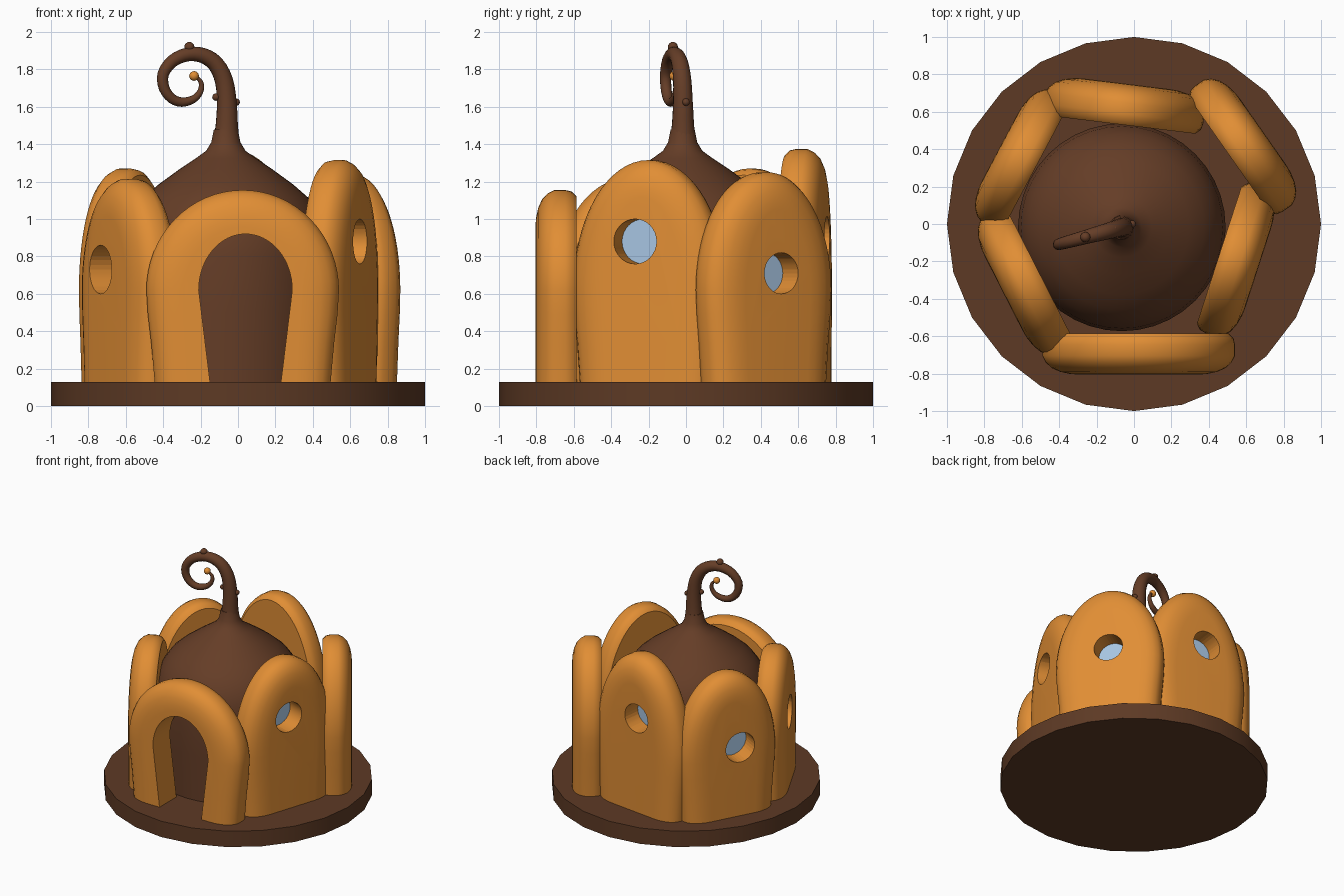
import bpy, bmesh, math
from mathutils import Vector

if "Cube" in bpy.data.objects:
    bpy.data.objects.remove(bpy.data.objects["Cube"])


def material(name, rgb):
    m = bpy.data.materials.new(name)
    m.diffuse_color = (*rgb, 1)
    m.use_nodes = True
    m.node_tree.nodes["Principled BSDF"].inputs["Base Color"].default_value = m.diffuse_color
    return m


ORANGE = material("petal orange", (0.75, 0.27, 0.035))
BROWN = material("roof brown", (0.13, 0.047, 0.02))
DARK = material("base brown", (0.11, 0.042, 0.018))
BLUE = material("glass blue", (0.38, 0.55, 0.75))


def loft(name, rings, mat, smooth=True):
    """Skin equal-length rings of points and cap both ends."""
    bm = bmesh.new()
    loops = [[bm.verts.new(p) for p in ring] for ring in rings]
    n = len(loops[0])
    for a, b in zip(loops, loops[1:]):
        for i in range(n):
            j = (i + 1) % n
            bm.faces.new((a[i], a[j], b[j], b[i]))
    bm.faces.new(loops[0])
    bm.faces.new(loops[-1])
    bmesh.ops.recalc_face_normals(bm, faces=bm.faces)
    me = bpy.data.meshes.new(name)
    bm.to_mesh(me)
    bm.free()
    me.materials.append(mat)
    ob = bpy.data.objects.new(name, me)
    bpy.context.collection.objects.link(ob)
    if smooth:
        smooth_shade(ob)
    return ob


def smooth_shade(ob):
    bpy.ops.object.select_all(action='DESELECT')
    ob.select_set(True)
    bpy.context.view_layer.objects.active = ob
    bpy.ops.object.shade_smooth_by_angle(angle=math.radians(35))


def circle(r, z, n, cx=0, cy=0):
    return [(cx + r * math.cos(2 * math.pi * i / n),
             cy + r * math.sin(2 * math.pi * i / n), z) for i in range(n)]


def arch(w, top, foot, bottom=0.11, waist=0.62, inset=0, n=32):
    """Petal outline: tapered foot, widest at the waist, elliptical top."""
    w, top = w - inset, top - inset
    pts = [(w * math.cos(math.pi * i / n), waist + (top - waist) * math.sin(math.pi * i / n))
           for i in range(n + 1)]
    side = [(0.75, 0.985), (0.45, 0.95), (0.0, foot)]
    low = [(w * (f if foot > 0.85 or t == 0 else 1 - (1 - foot) * (1 - t)),
            bottom + (waist - bottom) * t) for t, f in side]
    return pts + [(-x, z) for x, z in low] + low[::-1]


def disc(r, u, z, n=32):
    return [(u + r * math.cos(2 * math.pi * i / n), z + r * math.sin(2 * math.pi * i / n))
            for i in range(n)]


def placed(outline, centre, angle, d):
    """Stand a flat outline upright, facing angle, at depth d along its normal."""
    c, s = math.cos(angle), math.sin(angle)
    return [(centre[0] - s * u + c * d, centre[1] + c * u + s * d, z) for u, z in outline]


def cut(ob, cutter):
    mod = ob.modifiers.new("opening", 'BOOLEAN')
    mod.operation = 'DIFFERENCE'
    mod.solver = 'EXACT'
    mod.object = cutter
    cutter.hide_render = True
    bpy.context.view_layer.objects.active = ob
    bpy.ops.object.modifier_apply(modifier=mod.name)
    bpy.data.objects.remove(cutter)
    smooth_shade(ob)


# round base
loft("base", [circle(1, 0, 24), circle(1, 0.13, 24)], DARK)

# bulbous body rising into the stem
profile = [(0.54, 0.12), (0.55, 0.5), (0.555, 0.8), (0.54, 0.93), (0.5, 1.03), (0.44, 1.115),
           (0.36, 1.185), (0.25, 1.265), (0.16, 1.325), (0.105, 1.365), (0.078, 1.41), (0.064, 1.48)]
loft("roof", [circle(r, z, 40, -0.065, -0.018) for r, z in profile], BROWN)

# curled stem: x, z, radius
path = [(-0.062, 1.42, 0.072), (-0.06, 1.5, 0.06), (-0.06, 1.62, 0.053), (-0.075, 1.74, 0.049),
        (-0.12, 1.83, 0.045), (-0.19, 1.875, 0.041), (-0.27, 1.88, 0.037), (-0.35, 1.845, 0.034),
        (-0.4, 1.775, 0.031), (-0.395, 1.7, 0.029), (-0.355, 1.645, 0.027), (-0.3, 1.625, 0.025),
        (-0.24, 1.64, 0.021), (-0.205, 1.675, 0.017), (-0.195, 1.715, 0.014),
        (-0.207, 1.745, 0.011), (-0.235, 1.762, 0.009)]
stem_pts = [(Vector((x, 0.27 * x, z)), r) for x, z, r in path]
fine = []  # Catmull-Rom refinement
for i in range(len(stem_pts) - 1):
    q = [stem_pts[max(0, min(len(stem_pts) - 1, i + k))] for k in (-1, 0, 1, 2)]
    for t in (0, 1 / 3, 2 / 3):
        p = 0.5 * (2 * q[1][0] + (q[2][0] - q[0][0]) * t
                   + (2 * q[0][0] - 5 * q[1][0] + 4 * q[2][0] - q[3][0]) * t * t
                   + (3 * q[1][0] - q[0][0] - 3 * q[2][0] + q[3][0]) * t ** 3)
        fine.append((p, q[1][1] + (q[2][1] - q[1][1]) * t))
fine.append(stem_pts[-1])
side = Vector((-0.27, 1, 0)).normalized()
rings = []
for i, (p, r) in enumerate(fine):
    along = (fine[min(i + 1, len(fine) - 1)][0] - fine[max(i - 1, 0)][0]).normalized()
    other = along.cross(side)
    rings.append([p + r * (math.cos(a) * side + math.sin(a) * other)
                  for a in (2 * math.pi * k / 16 for k in range(16))])
loft("stem", rings, BROWN)

# little buds on the stem, and the orange tip
for i, (x, y, z, r, mat) in enumerate([
        (-0.26, -0.07, 1.92, 0.027, BROWN), (-0.105, -0.025, 1.852, 0.018, BROWN),
        (-0.118, -0.03, 1.652, 0.02, BROWN), (-0.01, 0.0, 1.625, 0.02, BROWN),
        (-0.235, -0.063, 1.765, 0.026, ORANGE)]):
    bpy.ops.mesh.primitive_uv_sphere_add(segments=16, ring_count=8, radius=r, location=(x, y, z))
    bud = bpy.context.object
    bud.name = "stem_tip" if mat is ORANGE else f"bud_{i + 1}"
    bud.data.materials.append(mat)
    smooth_shade(bud)

# puffy petal walls: name, centre, facing degrees, half width, top, window (u, z, radius)
LEVELS = [(-0.11, 0.035), (-0.085, 0.008), (-0.05, 0), (0.01, 0), (0.045, 0.018),
          (0.075, 0.05), (0.095, 0.095), (0.107, 0.15), (0.11, 0.2)]
petals = [("front", (0.025, -0.695), -90, 0.515, 1.155, None),
          ("front_right", (0.56, -0.2), -18, 0.42, 1.315, (-0.04, 0.88, 0.12)),
          ("back_right", (0.6, 0.43), 35, 0.41, 1.25, (0.02, 0.71, 0.11)),
          ("back", (-0.05, 0.64), 83, 0.43, 1.375, (0.04, 0.9, 0.115)),
          ("back_left", (-0.62, 0.36), 152, 0.4, 1.27, (0.06, 0.69, 0.12)),
          ("front_left", (-0.6, -0.32), 207, 0.42, 1.215, (-0.08, 0.73, 0.13))]
for name, centre, deg, w, top, window in petals:
    a = math.radians(deg)
    petal = loft(name + "_petal",
                 [placed(arch(w, top, 0.91, inset=i), centre, a, d) for d, i in LEVELS], ORANGE)
    if window:
        u, z, r = window
        hole = disc(r, u, z)
        pane = disc(r + 0.004, u, z)
        loft(name + "_window", [placed(pane, centre, a, d) for d in (-0.04, -0.033)], BLUE)
    else:  # doorway
        hole = [(x + 0.015, z) for x, z in arch(0.25, 0.92, 0.72, bottom=0.05)]
    cut(petal, loft("cutter", [placed(hole, centre, a, d) for d in (-0.3, 0.3)], ORANGE, False))
